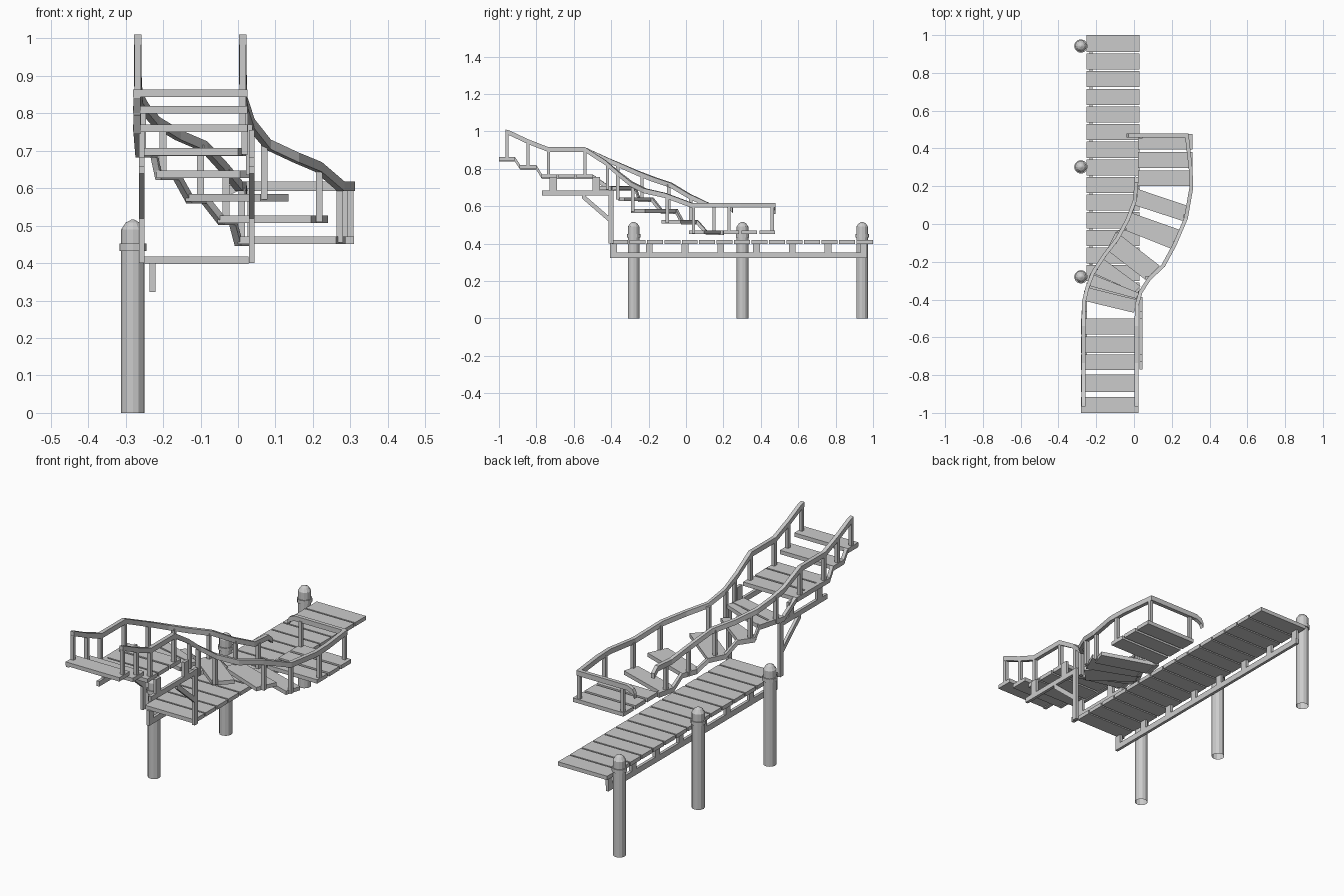
import bpy, bmesh
from math import pi
from mathutils import Vector, Matrix


def finish(name, bm):
    bmesh.ops.recalc_face_normals(bm, faces=bm.faces)
    me = bpy.data.meshes.new(name)
    bm.to_mesh(me)
    bm.free()
    ob = bpy.data.objects.new(name, me)
    bpy.context.collection.objects.link(ob)
    return ob


def add_box(bm, x0, x1, y0, y1, z0, z1):
    m = Matrix.Translation(((x0 + x1) / 2, (y0 + y1) / 2, (z0 + z1) / 2))
    bmesh.ops.create_cube(bm, size=1, matrix=m @ Matrix.Diagonal((x1 - x0, y1 - y0, z1 - z0, 1)))


def add_slab(bm, corners, z0, z1):
    """Prism from a plan outline."""
    lo = [bm.verts.new((x, y, z0)) for x, y in corners]
    hi = [bm.verts.new((x, y, z1)) for x, y in corners]
    bm.faces.new(lo)
    bm.faces.new(hi)
    n = len(lo)
    for i in range(n):
        j = (i + 1) % n
        bm.faces.new((lo[i], lo[j], hi[j], hi[i]))


def add_sweep(bm, pts, w, h):
    """Sweep a rectangle along a path, top face on the path points."""
    pts = [Vector(p) for p in pts]
    dirs = []
    for a, b in zip(pts, pts[1:]):
        d = Vector((b.x - a.x, b.y - a.y, 0))
        dirs.append(d.normalized() if d.length > 1e-5 else dirs[-1])
    rings = []
    for i, p in enumerate(pts):
        d0, d1 = dirs[max(i - 1, 0)], dirs[min(i, len(dirs) - 1)]
        t = (d0 + d1).normalized()
        s = Vector((t.y, -t.x, 0)) * (w / 2 / max(t.dot(d1), 0.5))
        dn = Vector((0, 0, -h))
        rings.append([bm.verts.new(v) for v in (p - s, p + s, p + s + dn, p - s + dn)])
    for a, b in zip(rings, rings[1:]):
        for k in range(4):
            j = (k + 1) % 4
            bm.faces.new((a[k], a[j], b[j], b[k]))
    bm.faces.new(rings[0])
    bm.faces.new(rings[-1])


# dock planks
bm = bmesh.new()
pitch = 1.4 / 15
for i in range(15):
    y = -0.4 + i * pitch
    add_box(bm, -0.252, 0.028, y + 0.004, y + pitch - 0.004 + (0.004 if i == 14 else 0), 0.398, 0.418)
finish("dock_planks", bm)

# side beam with spacer blocks
bm = bmesh.new()
add_box(bm, -0.236, -0.221, -0.405, 0.967, 0.323, 0.353)
for i in range(8):
    y = -0.387 + i * 0.191
    add_box(bm, -0.236, -0.221, y - 0.018, y + 0.018, 0.35, 0.4)
finish("dock_beam", bm)

# round mooring posts with collar and domed top, open underneath
profile = [(0.031, 0), (0.031, 0.433), (0.036, 0.433), (0.036, 0.452),
           (0.031, 0.452), (0.031, 0.49), (0.019, 0.508), (0.004, 0.516)]
for n, y in enumerate((-0.28, 0.302, 0.942)):
    bm = bmesh.new()
    vs = [bm.verts.new((r, 0, z)) for r, z in profile]
    es = [bm.edges.new(e) for e in zip(vs, vs[1:])]
    bmesh.ops.spin(bm, geom=vs + es, cent=(0, 0, 0), axis=(0, 0, 1), angle=2 * pi, steps=12)
    bmesh.ops.remove_doubles(bm, verts=bm.verts, dist=1e-4)
    bmesh.ops.holes_fill(bm, edges=[e for e in bm.edges if e.is_boundary and e.verts[0].co.z > 0.3], sides=0)
    bmesh.ops.translate(bm, verts=bm.verts, vec=(-0.281, y, 0))
    finish("mooring_post_%d" % n, bm)

# stair treads: straight flight, winders, landing
T = 0.02
straight = [(-1.0, -0.915, 0.864), (-0.89, -0.798, 0.819), (-0.772, -0.69, 0.77),
            (-0.682, -0.595, 0.77), (-0.585, -0.5, 0.77)]
winders = [
    (((-0.27, -0.405), (0.0, -0.47), (0.014, -0.4), (-0.25, -0.335)), 0.707),
    (((-0.245, -0.325), (0.012, -0.395), (0.025, -0.365), (-0.222, -0.265)), 0.706),
    (((-0.218, -0.26), (0.005, -0.36), (0.035, -0.33), (-0.168, -0.18)), 0.647),
    (((-0.14, -0.14), (0.06, -0.295), (0.135, -0.22), (-0.09, -0.045)), 0.584),
    (((-0.055, -0.03), (0.195, -0.13), (0.24, -0.03), (-0.015, 0.06)), 0.527),
    (((0.0, 0.1), (0.262, 0.015), (0.287, 0.095), (0.02, 0.185)), 0.471)]
bm = bmesh.new()
for y0, y1, z in straight:
    add_box(bm, -0.28, 0.025, y0, y1, z - T, z)
for corners, z in winders:
    add_slab(bm, corners, z - T, z)
for y0 in (0.2, 0.297, 0.394):
    add_box(bm, 0.022, 0.31, y0, y0 + 0.083, 0.451, 0.471)
finish("stair_treads", bm)

# stepped stringer along the left edge
bm = bmesh.new()
add_sweep(bm, [(-0.27, -1, 0.864), (-0.27, -0.915, 0.864), (-0.27, -0.885, 0.819), (-0.27, -0.8, 0.819),
               (-0.27, -0.77, 0.77), (-0.27, -0.5, 0.77), (-0.265, -0.41, 0.707), (-0.225, -0.27, 0.707),
               (-0.213, -0.25, 0.647), (-0.165, -0.18, 0.647), (-0.13, -0.13, 0.584), (-0.09, -0.05, 0.584),
               (-0.045, -0.02, 0.527), (-0.015, 0.06, 0.527), (0.0, 0.11, 0.471), (0.02, 0.2, 0.471)], 0.018, 0.025)
finish("stair_stringer", bm)

# handrails
start = [(-0.965, 1.01), (-0.945, 1.005), (-0.845, 0.958), (-0.735, 0.915), (-0.54, 0.915)]
left = [(-0.268, y, z) for y, z in start] + [
    (-0.265, -0.41, 0.855), (-0.248, -0.34, 0.825), (-0.218, -0.26, 0.79), (-0.16, -0.17, 0.755),
    (-0.09, -0.08, 0.725), (-0.035, 0.02, 0.665), (0.003, 0.12, 0.618), (0.013, 0.22, 0.618), (0.014, 0.25, 0.59)]
right = [(0.013, y, z) for y, z in start] + [
    (0.015, -0.43, 0.845), (0.035, -0.36, 0.785), (0.08, -0.29, 0.73), (0.155, -0.22, 0.695),
    (0.215, -0.11, 0.67), (0.275, 0.03, 0.618), (0.303, 0.19, 0.618), (0.3, 0.29, 0.618), (0.28, 0.468, 0.618),
    (0.0, 0.468, 0.618), (-0.03, 0.468, 0.605), (-0.04, 0.468, 0.585)]
for name, path in (("left_handrail", left), ("right_handrail", right)):
    bm = bmesh.new()
    add_sweep(bm, path, 0.02, 0.026)
    finish(name, bm)

# balusters: (x, y, bottom, top)
balusters = []
for x in (-0.268, 0.013):
    balusters += [(x, -0.957, 0.85, 0.99), (x, -0.845, 0.805, 0.94),
                  (x, -0.735, 0.76, 0.9), (x, -0.54, 0.76, 0.9)]
balusters += [(-0.255, -0.365, 0.69, 0.82), (-0.2, -0.235, 0.635, 0.765), (-0.1, -0.093, 0.57, 0.715),
              (-0.032, 0.025, 0.51, 0.65), (0.01, 0.15, 0.455, 0.6),
              (0.018, -0.42, 0.69, 0.82), (0.03, -0.365, 0.635, 0.77), (0.07, -0.285, 0.57, 0.715),
              (0.217, -0.1, 0.51, 0.65), (0.272, 0.04, 0.455, 0.6), (0.3, 0.23, 0.455, 0.6),
              (0.282, 0.462, 0.455, 0.6), (0.035, 0.462, 0.455, 0.6)]
bm = bmesh.new()
for x, y, z0, z1 in balusters:
    add_box(bm, x - 0.009, x + 0.009, y - 0.009, y + 0.009, z0, z1)
finish("balusters", bm)

# support frames under the upper landing, one each side
for name, x in (("left_support", -0.257), ("right_support", 0.037)):
    bm = bmesh.new()
    a, b = x - 0.0075, x + 0.0075
    add_box(bm, a, b, -0.415, -0.387, 0.4, 0.685)
    add_box(bm, a, b, -0.77, -0.387, 0.657, 0.683)
    for y in (-0.71, -0.48):
        add_box(bm, a, b, y - 0.02, y + 0.02, 0.68, 0.755)
    add_sweep(bm, [(x, -0.555, 0.67), (x, -0.405, 0.54)], 0.015, 0.03)
    finish(name, bm)
